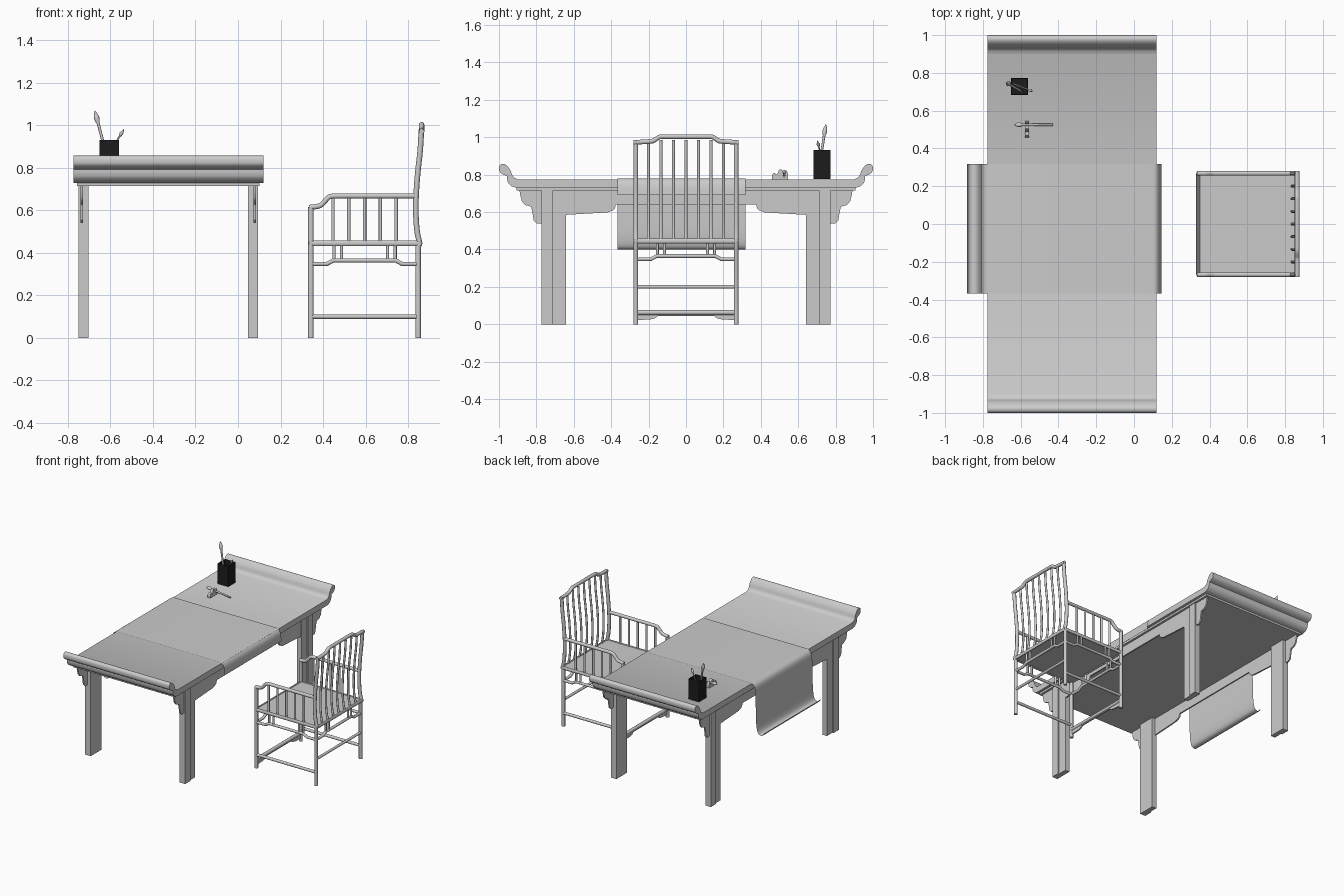
import bpy, bmesh, math
from mathutils import Vector

if "Cube" in bpy.data.objects:
    bpy.data.objects.remove(bpy.data.objects["Cube"])

CX = -0.328  # table centre in x


def smooth(pts, n=5):
    """Catmull-Rom curve through a few control points."""
    p = [Vector(q) for q in pts]
    p = [p[0] * 2 - p[1]] + p + [p[-1] * 2 - p[-2]]
    out = []
    for a, b, c, d in zip(p, p[1:], p[2:], p[3:]):
        for i in range(n):
            t = i / n
            out.append(0.5 * (2 * b + (c - a) * t + (2 * a - 5 * b + 4 * c - d) * t * t
                              + (3 * b - a - 3 * c + d) * t ** 3))
    return [tuple(v) for v in out] + [tuple(p[-2])]


def finish(name, bm, angle=35, mat=None):
    bmesh.ops.recalc_face_normals(bm, faces=bm.faces[:])
    me = bpy.data.meshes.new(name)
    bm.to_mesh(me)
    bm.free()
    ob = bpy.data.objects.new(name, me)
    bpy.context.collection.objects.link(ob)
    shade(ob, angle)
    if mat:
        me.materials.append(mat)
    return ob


def shade(ob, angle=35):
    bpy.ops.object.select_all(action='DESELECT')
    ob.select_set(True)
    bpy.context.view_layer.objects.active = ob
    bpy.ops.object.shade_smooth_by_angle(angle=math.radians(angle))


def prism(name, pts, x0, x1):
    """Extrude a closed (y, z) profile along x."""
    bm = bmesh.new()
    f = bm.faces.new([bm.verts.new((x0, y, z)) for y, z in pts])
    ext = bmesh.ops.extrude_face_region(bm, geom=[f], use_keep_orig=True)
    verts = [g for g in ext['geom'] if isinstance(g, bmesh.types.BMVert)]
    bmesh.ops.translate(bm, verts=verts, vec=(x1 - x0, 0, 0))
    return finish(name, bm)


def box(name, lo, hi):
    return prism(name, [(lo[1], lo[2]), (hi[1], lo[2]), (hi[1], hi[2]), (lo[1], hi[2])], lo[0], hi[0])


def mirrored(half):
    """Close a +y half profile with its mirror image."""
    return half + [(-y, z) for y, z in reversed(half) if y > 1e-6]


def tubes(name, paths, r, cyclic=False):
    """Round rods along paths, joined as one object."""
    cu = bpy.data.curves.new(name, 'CURVE')
    cu.dimensions = '3D'
    cu.bevel_depth = r
    cu.bevel_resolution = 3
    cu.use_fill_caps = True
    for path in paths:
        sp = cu.splines.new('POLY')
        sp.points.add(len(path) - 1)
        for pt, co in zip(sp.points, path):
            pt.co = (*co, 1)
        sp.use_cyclic_u = cyclic
    ob = bpy.data.objects.new(name, cu)
    bpy.context.collection.objects.link(ob)
    bpy.ops.object.select_all(action='DESELECT')
    ob.select_set(True)
    bpy.context.view_layer.objects.active = ob
    bpy.ops.object.convert(target='MESH')
    shade(bpy.context.object, 45)


def turned(name, start, end, prof, seg=12):
    """Lathe (fraction along axis, radius) pairs between two points."""
    a, b = Vector(start), Vector(end)
    q = (b - a).to_track_quat('Z', 'Y')
    bm = bmesh.new()
    rings = []
    for t, r in prof:
        rings.append([bm.verts.new(a.lerp(b, t) + q @ Vector((
            r * math.cos(2 * math.pi * i / seg), r * math.sin(2 * math.pi * i / seg), 0)))
            for i in range(seg)])
    for u, v in zip(rings, rings[1:]):
        for i in range(seg):
            j = (i + 1) % seg
            bm.faces.new((u[i], u[j], v[j], v[i]))
    bm.faces.new(rings[0])
    bm.faces.new(rings[-1])
    return finish(name, bm, 45)


# Table top with upturned scrolled ends
upper = smooth([(0.9, 0.775), (0.925, 0.79), (0.94, 0.825), (0.96, 0.85), (0.98, 0.858),
                (0.997, 0.848), (0.998, 0.82), (0.982, 0.803), (0.957, 0.793)])
lower = smooth([(0.957, 0.775), (0.95, 0.755), (0.932, 0.738), (0.91, 0.73)])
prism("table_top", mirrored(upper + lower), -0.775, 0.119)
box("top_underframe", (-0.757, -0.905, 0.715), (0.1, 0.905, 0.73))

# Table legs in two stepped halves, and shaped aprons
inner = [(0.375, 0.64), (0.38, 0.62), (0.39, 0.61), (0.42, 0.598), (0.64, 0.585), (0.68, 0.585)]
outer = [(0.74, 0.54), (0.8, 0.54), (0.815, 0.555), (0.82, 0.59), (0.828, 0.628),
         (0.86, 0.638), (0.878, 0.658), (0.885, 0.685), (0.89, 0.715)]
for s, side in ((-1, "left"), (1, "right")):
    def sx(d):
        return CX + s * d
    prism(side + "_apron", mirrored(inner + outer), sx(0.401), sx(0.412))
    for e, end in ((-1, "front"), (1, "back")):
        leg = [(0.375, 0.64), (0.375, 0.71), (0.422, 0.71), (0.422, 0.77), (0.375, 0.77)]
        leg = [(0.376, 0.642), (0.413, 0.642), (0.413, 0.71), (0.422, 0.71), (0.422, 0.772), (0.376, 0.772)]
        bm = bmesh.new()
        f = bm.faces.new([bm.verts.new((sx(d), e * y, 0)) for d, y in leg])
        ext = bmesh.ops.extrude_face_region(bm, geom=[f], use_keep_orig=True)
        bmesh.ops.translate(bm, vec=(0, 0, 0.716),
                            verts=[g for g in ext['geom'] if isinstance(g, bmesh.types.BMVert)])
        finish(f"{side}_{end}_table_leg", bm)

# Thin cloth runner draped over the table
drape = smooth([(-0.884, 0.425), (-0.872, 0.405), (-0.85, 0.4), (-0.828, 0.418), (-0.816, 0.48),
                (-0.812, 0.6), (-0.81, 0.7), (-0.8, 0.755), (-0.775, 0.777), (-0.745, 0.78)])
drape += smooth([(0.09, 0.78), (0.115, 0.777), (0.132, 0.76), (0.14, 0.735), (0.145, 0.69)])
bm = bmesh.new()
rows = [[bm.verts.new((x, y, z)) for y in (-0.367, 0.318)] for x, z in drape]
for a, b in zip(rows, rows[1:]):
    bm.faces.new((a[0], b[0], b[1], a[1]))
finish("table_runner", bm)

# Square brush pot, hollow
black = bpy.data.materials.new("black_lacquer")
black.diffuse_color = (0.012, 0.012, 0.012, 1)
black.use_nodes = True
black.node_tree.nodes["Principled BSDF"].inputs["Base Color"].default_value = black.diffuse_color
bm = bmesh.new()
bmesh.ops.create_cube(bm, size=1)
bmesh.ops.scale(bm, verts=bm.verts[:], vec=(0.09, 0.09, 0.155))
bmesh.ops.translate(bm, verts=bm.verts[:], vec=(-0.606, 0.728, 0.853))
top = max(bm.faces, key=lambda f: f.calc_center_median().z)
bmesh.ops.inset_region(bm, faces=[top], thickness=0.007)
hole = bmesh.ops.extrude_face_region(bm, geom=[top])
bmesh.ops.translate(bm, vec=(0, 0, -0.145),
                    verts=[g for g in hole['geom'] if isinstance(g, bmesh.types.BMVert)])
bmesh.ops.delete(bm, geom=[top], context='FACES_ONLY') if top.is_valid else None
finish("brush_pot", bm, 30, black)

# Brushes and mountain-shaped rest
brush = [(0, 0.006), (0.78, 0.007), (0.8, 0.009), (0.86, 0.013), (0.91, 0.011), (1, 0.001)]
turned("large_brush", (-0.6, 0.705, 0.79), (-0.674, 0.748, 1.07), brush)
turned("small_brush", (-0.638, 0.742, 0.82), (-0.536, 0.702, 0.982),
       [(0, 0.004), (0.8, 0.004), (0.82, 0.007), (0.88, 0.009), (1, 0.001)])
turned("resting_brush", (-0.43, 0.525, 0.79), (-0.635, 0.525, 0.815), brush)
prism("brush_rest", smooth([(0.46, 0.775), (0.46, 0.795), (0.472, 0.81), (0.486, 0.8), (0.5, 0.828),
                            (0.514, 0.822), (0.525, 0.803), (0.537, 0.822), (0.545, 0.8),
                            (0.545, 0.775)], 3), -0.578, -0.556)

# Chair: back posts and spindles share one S-curve
XF, XB, Y = 0.343, 0.848, 0.268


def back_curve(y, z_top):
    pts = [(0.855, 0.445), (0.843, 0.5), (0.837, 0.58), (0.838, 0.67), (0.846, 0.78),
           (0.857, 0.88), (0.863, z_top)]
    return [(x, y, z) for x, z in smooth(pts)]


tubes("chair_back_posts", [[(XB, s * Y, 0), (XB, s * Y, 0.43)] + back_curve(s * Y, 0.98)
                           for s in (-1, 1)], 0.013)
tubes("chair_back_spindles", [back_curve(i * Y / 4, 0.985) for i in range(-3, 4)], 0.008)
crest = smooth([(Y + 0.012, 0.972), (0.19, 0.978), (0.17, 0.984), (0.145, 1.0), (0.125, 1.003)], 3)
tubes("chair_crest_rail", [[(0.864, y, z) for y, z in mirrored(crest)]], 0.013)

# Front posts run into stepped arms, with arm spindles
arm = smooth([(0.335, 0.614), (0.385, 0.622), (0.41, 0.645), (0.43, 0.664), (0.46, 0.668)], 4)
tubes("chair_front_posts", [[(XF, s * Y, 0), (XF, s * Y, 0.616)] for s in (-1, 1)], 0.013)
tubes("chair_arms", [[(x, s * Y, z) for x, z in arm + [(0.838, 0.668)]] for s in (-1, 1)], 0.0125)
tubes("chair_arm_spindles", [[(0.447 + i * 0.0743, s * Y, 0.445), (0.447 + i * 0.0743, s * Y, 0.665)]
                             for i in range(5) for s in (-1, 1)], 0.008)

# Seat frame and panel
tubes("seat_frame", [[(XF, -Y - 0.003, 0.445), (0.856, -Y - 0.003, 0.445),
                      (0.856, Y + 0.003, 0.445), (XF, Y + 0.003, 0.445)]], 0.013, cyclic=True)
box("seat_panel", (XF, -Y, 0.438), (0.856, Y, 0.453))

# Humpback rails with paired struts on all four sides
hump = [(0, 0.348), (0.15, 0.348), (0.21, 0.365), (0.79, 0.365), (0.85, 0.348), (1, 0.348)]
corners = [Vector((XF, -Y, 0)), Vector((XB, -Y, 0)), Vector((XB, Y, 0)), Vector((XF, Y, 0))]
rails, struts = [], []
for i in range(4):
    a, b = corners[i], corners[(i + 1) % 4]
    rails.append([(*a.lerp(b, t).xy, z) for t, z in hump])
    struts += [[(*a.lerp(b, t).xy, 0.362), (*a.lerp(b, t).xy, 0.44)] for t in (0.215, 0.285, 0.715, 0.785)]
tubes("humpback_rails", rails, 0.0105)
tubes("rail_struts", struts, 0.0075)

# Lower stretchers, footrest and its shaped bracket
tubes("side_stretchers", [[(XF, s * Y, 0.1), (XB, s * Y, 0.1)] for s in (-1, 1)], 0.011)
tubes("back_stretcher", [[(XB, -Y, 0.2), (XB, Y, 0.2)]], 0.01)
tubes("footrest", [[(XF, -Y, 0.063), (XF, Y, 0.063)]], 0.0135)
prism("footrest_bracket", mirrored([(0.15, 0.045), (0.165, 0.032), (0.19, 0.026), (Y, 0.022), (Y, 0.055)]),
      XF - 0.005, XF + 0.005)
